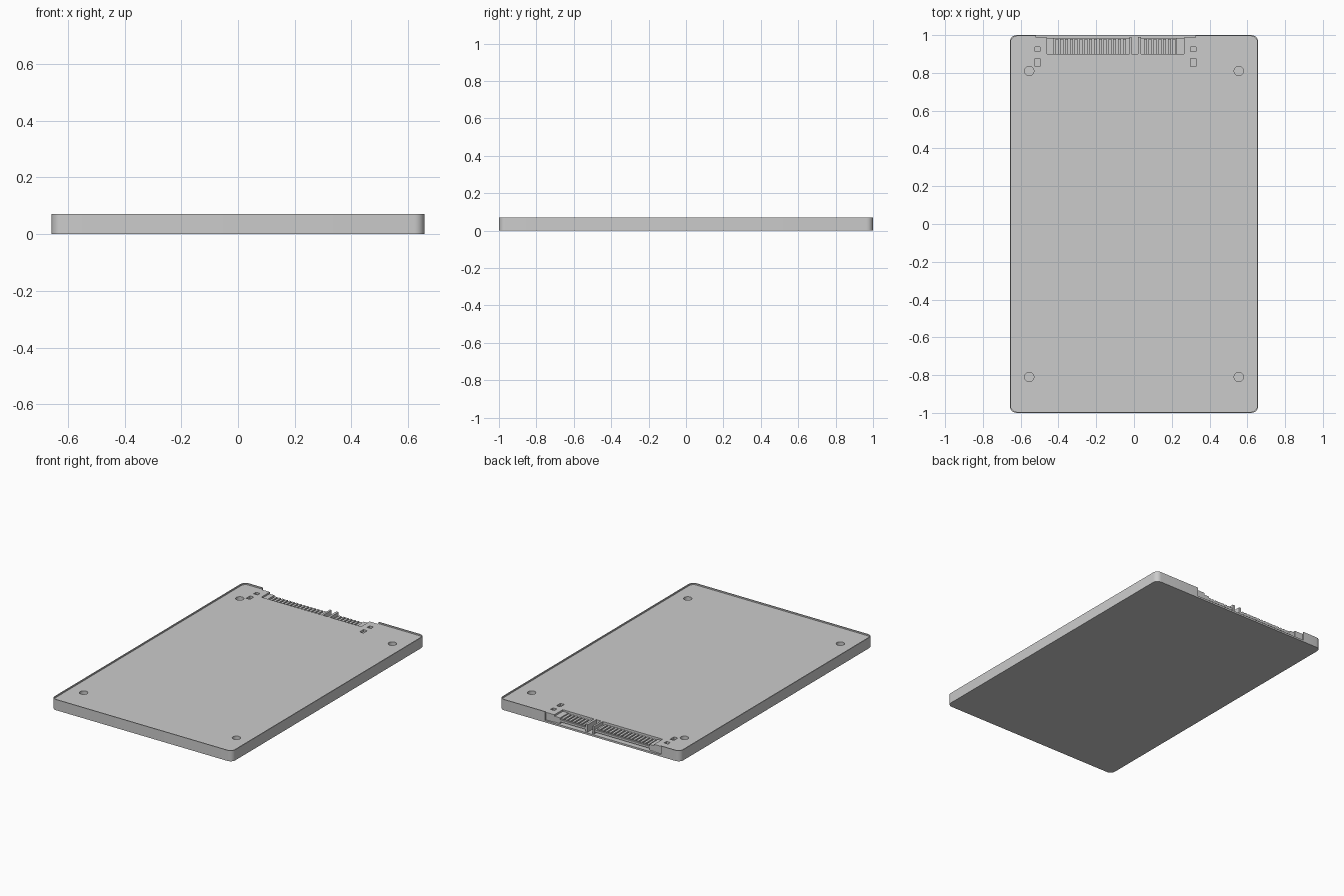
import bpy, bmesh, math

if "Cube" in bpy.data.objects:
    bpy.data.objects.remove(bpy.data.objects["Cube"])

TOP, LID = 0.07, 0.061


def finish(name, bm):
    bmesh.ops.recalc_face_normals(bm, faces=bm.faces)
    me = bpy.data.meshes.new(name)
    bm.to_mesh(me)
    bm.free()
    ob = bpy.data.objects.new(name, me)
    bpy.context.collection.objects.link(ob)
    return ob


def prism(bm, pts, z0, z1):
    face = bm.faces.new([bm.verts.new((x, y, z0)) for x, y in pts])
    ext = bmesh.ops.extrude_face_region(bm, geom=[face])
    for v in ext["geom"]:
        if isinstance(v, bmesh.types.BMVert):
            v.co.z = z1


def rounded(hx, hy, r, n=6):
    pts = []
    for i, (sx, sy) in enumerate([(1, 1), (-1, 1), (-1, -1), (1, -1)]):
        for k in range(n + 1):
            a = math.pi / 2 * (i + k / n)
            pts.append((sx * (hx - r) + r * math.cos(a), sy * (hy - r) + r * math.sin(a)))
    return pts


def box(bm, x0, x1, y0, y1, z0, z1):
    prism(bm, [(x0, y0), (x1, y0), (x1, y1), (x0, y1)], z0, z1)


def circle(x, y, r, n=24):
    return [(x + r * math.cos(2 * math.pi * k / n), y + r * math.sin(2 * math.pi * k / n)) for k in range(n)]


def cut(target, name, bm):
    cutter = finish(name, bm)
    mod = target.modifiers.new(name, "BOOLEAN")
    mod.operation, mod.solver, mod.object = "DIFFERENCE", "EXACT", cutter
    bpy.context.view_layer.objects.active = target
    bpy.ops.object.modifier_apply(modifier=mod.name)
    bpy.data.objects.remove(cutter, do_unlink=True)


# case: rounded slab with a raised rim around a sunken lid
bm = bmesh.new()
prism(bm, rounded(0.657, 1.0, 0.035), 0, TOP)
case = finish("case", bm)
bm = bmesh.new()
prism(bm, rounded(0.651, 0.994, 0.029), LID, 0.2)
cut(case, "lid_recess", bm)

# gap in the back wall and connector pocket
bm = bmesh.new()
box(bm, -0.52, 0.325, 0.988, 1.1, 0.012, 0.2)
cut(case, "wall_gap", bm)
bm = bmesh.new()
box(bm, -0.46, 0.265, 0.9, 1.1, 0.012, 0.2)
cut(case, "connector_pocket", bm)

# screw holes and small latch windows
bm = bmesh.new()
for x in (-0.555, 0.555):
    for y in (-0.81, 0.81):
        prism(bm, circle(x, y, 0.025), 0.035, 0.2)
for x in (-0.511, 0.314):
    box(bm, x - 0.014, x + 0.014, 0.912, 0.938, 0.045, 0.2)
    box(bm, x - 0.014, x + 0.014, 0.834, 0.875, 0.045, 0.2)
cut(case, "holes", bm)

# connector blades with a low lip at the back of the pocket
bm = bmesh.new()
for x0, x1 in ((-0.435, -0.025), (0.038, 0.225)):
    box(bm, x0, x1, 0.895, 0.985, 0.024, 0.038)
connector = finish("connector_blades", bm)

# divider between the power and data sections, and end guides
bm = bmesh.new()
for x0, x1 in ((-0.025, -0.012), (0.022, 0.038)):
    box(bm, x0, x1, 0.895, 0.99, 0.01, LID)
for x0, x1 in ((-0.462, -0.425), (0.225, 0.267)):
    box(bm, x0, x1, 0.895, 0.985, 0.01, 0.05)
finish("connector_guides", bm)

# contact pins: 15 power, 7 data
bm = bmesh.new()
for start, count in ((-0.408, 15), (0.06, 7)):
    for i in range(count):
        x = start + i * 0.0255
        box(bm, x - 0.008, x + 0.008, 0.895, 0.98, 0.036, 0.046)
finish("connector_pins", bm)

# smooth corners, sharp edges
for ob in bpy.context.collection.objects:
    ob.select_set(ob is case)
bpy.context.view_layer.objects.active = case
bpy.ops.object.shade_smooth_by_angle(angle=math.radians(30))
